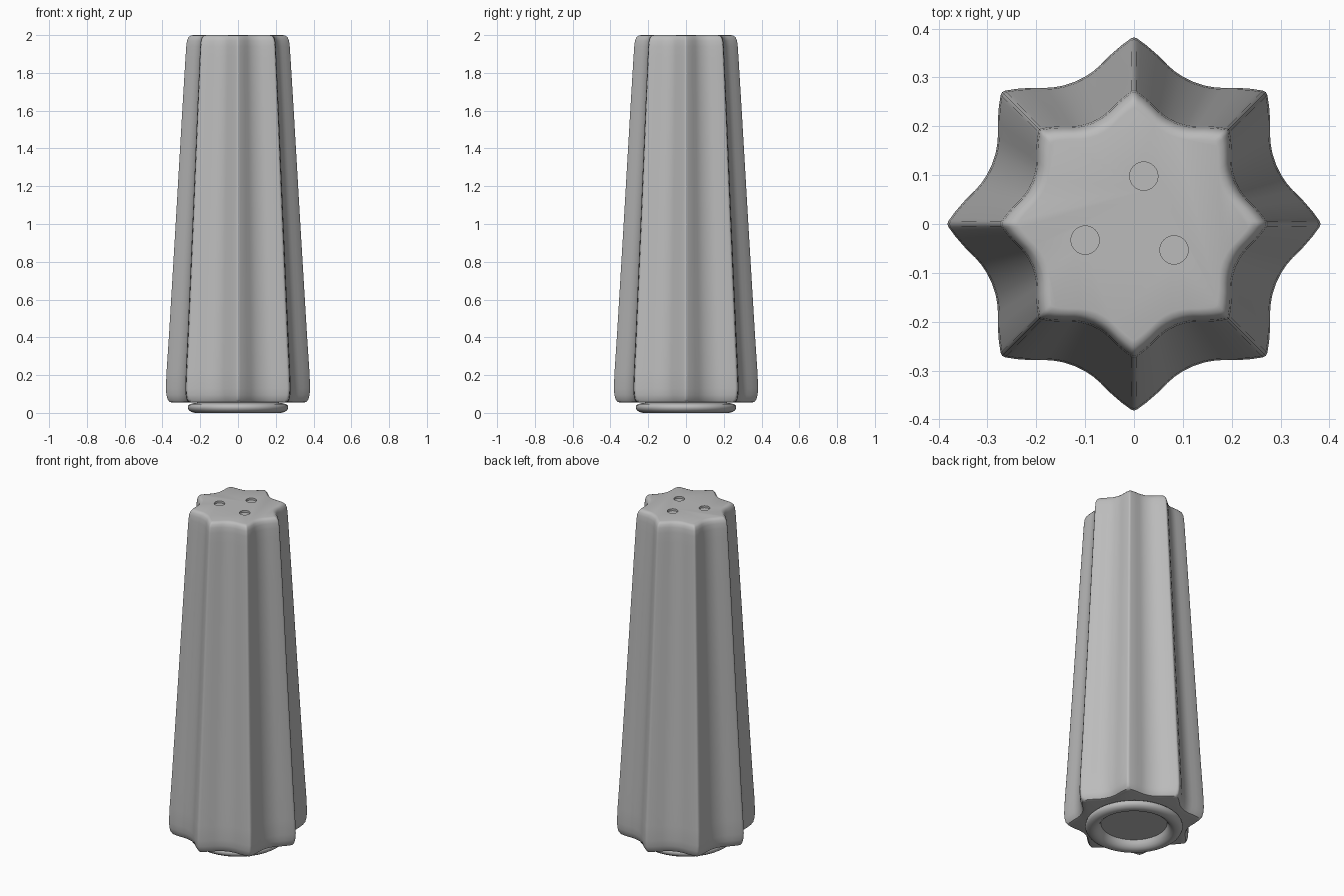
import bpy, bmesh, math
from mathutils import Matrix

cube = bpy.data.objects.get("Cube")
if cube:
    bpy.data.objects.remove(cube)

# Single plain grey material
grey = bpy.data.materials.new("plain_grey")
grey.use_nodes = True
grey.diffuse_color = (0.5, 0.5, 0.5, 1)
grey.node_tree.nodes["Principled BSDF"].inputs["Base Color"].default_value = (0.5, 0.5, 0.5, 1)


def add_object(name, bm):
    bmesh.ops.recalc_face_normals(bm, faces=bm.faces)
    mesh = bpy.data.meshes.new(name)
    bm.to_mesh(mesh)
    bm.free()
    mesh.materials.append(grey)
    obj = bpy.data.objects.new(name, mesh)
    bpy.context.collection.objects.link(obj)
    return obj


def smooth(obj, degrees):
    bpy.ops.object.select_all(action='DESELECT')
    obj.select_set(True)
    bpy.context.view_layer.objects.active = obj
    bpy.ops.object.shade_smooth_by_angle(angle=math.radians(degrees))


def loft(name, outline, levels):
    """Stack scaled copies of a polar outline [(angle, radius)] and cap both ends."""
    bm = bmesh.new()
    rings = [[bm.verts.new((s * r * math.cos(a), s * r * math.sin(a), z)) for a, r in outline]
             for s, z in levels]
    n = len(outline)
    for low, high in zip(rings, rings[1:]):
        for i in range(n):
            j = (i + 1) % n
            bm.faces.new((low[i], low[j], high[j], high[i]))
    bm.faces.new(rings[0])
    bm.faces.new(rings[-1])
    return add_object(name, bm)


# Eight-pointed fluted outline: half a flute, mirrored and repeated
half_flute = [(0, 1), (1, 0.994), (2, 0.982), (4, 0.96), (8, 0.914),
              (12, 0.87), (15, 0.847), (18, 0.833), (22.5, 0.825)]
flute = half_flute + [(45 - a, r) for a, r in half_flute[-2:0:-1]]
star = [(math.radians(45 * k + a), r) for k in range(8) for a, r in flute]

# Tapered body with rounded top and bottom edges: (tip radius, height)
body_levels = [(0.345, 0.054), (0.362, 0.058), (0.373, 0.072), (0.379, 0.095), (0.382, 0.13),
               (0.378, 0.22), (0.366, 0.4), (0.33, 1.0), (0.295, 1.6), (0.278, 1.88),
               (0.274, 1.94), (0.27, 1.97), (0.263, 1.987), (0.252, 1.997), (0.238, 2.0)]
body = loft("shaker_body", star, body_levels)

# Shallow pouring holes in the top
bm = bmesh.new()
for x, y in [(0.02, 0.098), (-0.1, -0.033), (0.082, -0.053)]:
    bmesh.ops.create_cone(bm, cap_ends=True, segments=32, radius1=0.029, radius2=0.029,
                          depth=0.05, matrix=Matrix.Translation((x, y, 2.013)))
cutter = add_object("hole_cutter", bm)
cut = body.modifiers.new("pouring_holes", 'BOOLEAN')
cut.object = cutter
cut.operation = 'DIFFERENCE'
cut.solver = 'EXACT'
bpy.context.view_layer.objects.active = body
bpy.ops.object.modifier_apply(modifier=cut.name)
bpy.data.objects.remove(cutter)
smooth(body, 40)

# Rounded foot ring with a recessed base plate
circle = [(2 * math.pi * i / 64, 1) for i in range(64)]
foot_levels = [(0.18, 0.048), (0.186, 0.03), (0.196, 0.014), (0.21, 0.004), (0.226, 0.0),
               (0.245, 0.004), (0.259, 0.013), (0.266, 0.026), (0.264, 0.038),
               (0.254, 0.047), (0.235, 0.051), (0.2, 0.056)]
foot = loft("foot_ring", circle, foot_levels)
smooth(foot, 50)
